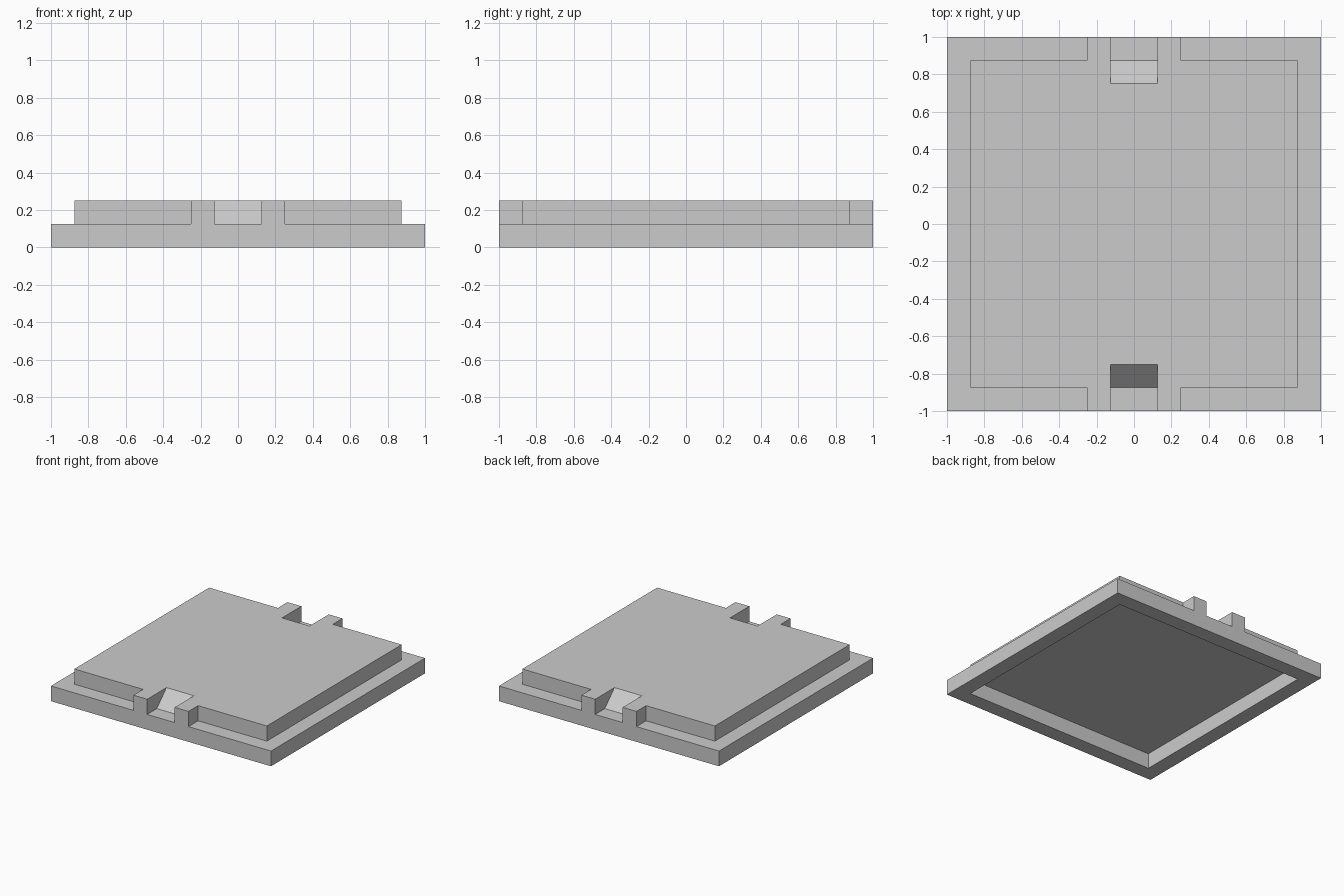
import bpy
import bmesh

if "Cube" in bpy.data.objects:
    bpy.data.objects.remove(bpy.data.objects["Cube"])

R = 1.0       # half width of the base
I = 0.875     # half width of the raised panel and of the underside recess
Z0, Z1, Z2 = 0.0, 0.125, 0.25

grey = bpy.data.materials.new("light grey")
grey.diffuse_color = (0.6, 0.6, 0.6, 1.0)
grey.use_nodes = True
grey.node_tree.nodes["Principled BSDF"].inputs["Base Color"].default_value = grey.diffuse_color


def finish(name, bm):
    bmesh.ops.recalc_face_normals(bm, faces=bm.faces)
    mesh = bpy.data.meshes.new(name)
    bm.to_mesh(mesh)
    bm.free()
    mesh.materials.append(grey)
    obj = bpy.data.objects.new(name, mesh)
    bpy.context.collection.objects.link(obj)
    return obj


def ring(bm, points, z):
    return [bm.verts.new((x, y, z)) for x, y in points]


def bridge(bm, a, b):
    n = len(a)
    for i in range(n):
        j = (i + 1) % n
        bm.faces.new((a[i], a[j], b[j], b[i]))


def square(h):
    return [(-h, -h), (h, -h), (h, h), (-h, h)]


# Base frame: square border, open in the middle so the underside is hollow
bm = bmesh.new()
loops = [ring(bm, square(h), z) for h, z in ((R, Z0), (R, Z1), (I, Z1), (I, Z0))]
for k in range(4):
    bridge(bm, loops[k], loops[(k + 1) % 4])
finish("base_frame", bm)


# Raised panel: outline with paired tabs front and back; the notch between
# each pair ends in a ramp, so its inner edge lies further in at the top
def outline(notch):
    front = [(-I, -I), (-0.25, -I), (-0.25, -R), (-0.125, -R), (-0.125, -notch),
             (0.125, -notch), (0.125, -R), (0.25, -R), (0.25, -I), (I, -I)]
    return front + [(-x, -y) for x, y in front]


bm = bmesh.new()
low = ring(bm, outline(I), Z1)
high = ring(bm, outline(0.75), Z2)
bridge(bm, low, high)
bm.faces.new(high)
# flat underside, which is the ceiling of the recess (tabs rest on the frame)
bm.faces.new([v for v in low if abs(v.co.y) < R - 0.01 and abs(v.co.x) != 0.25])
finish("raised_panel", bm)
